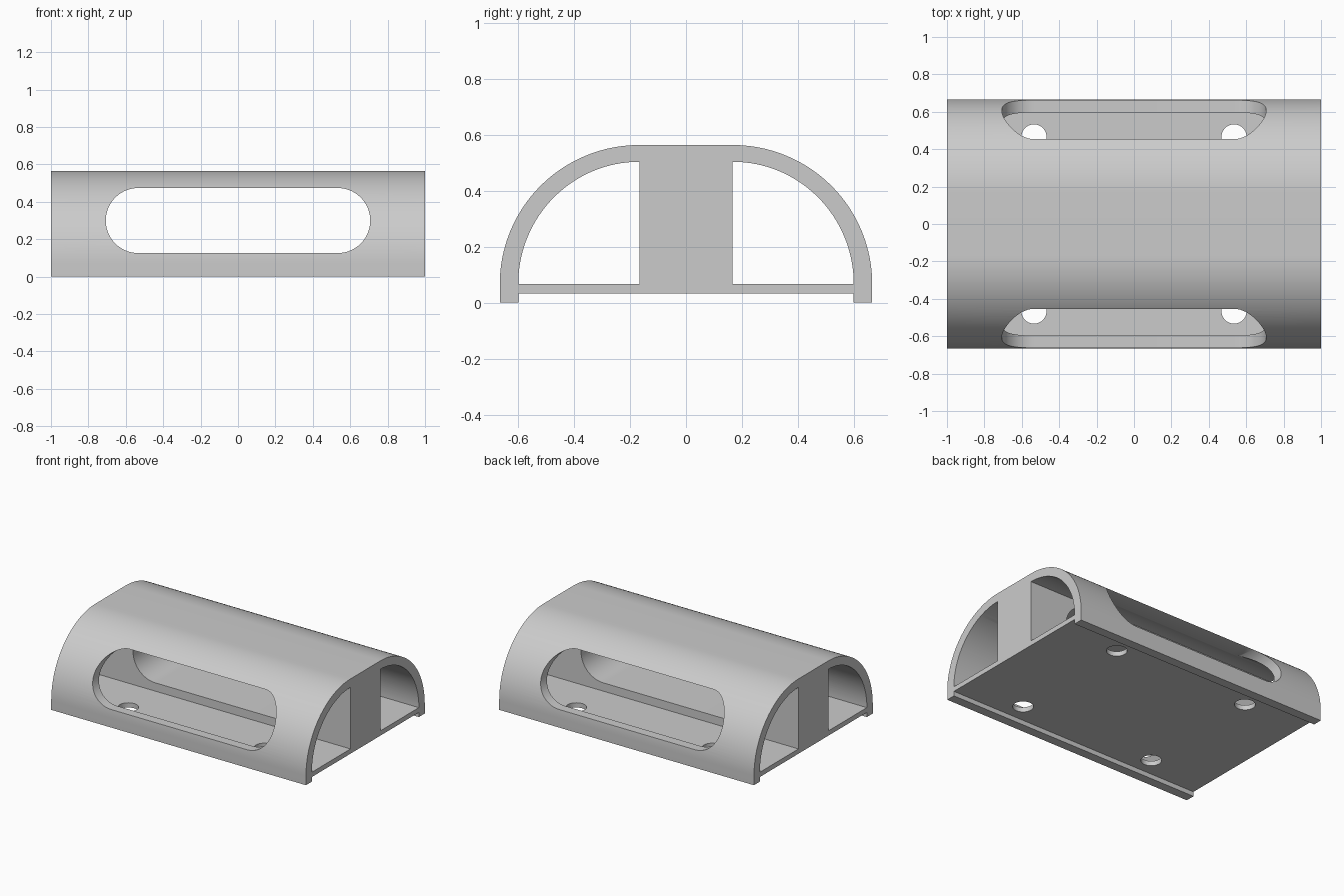
import bpy, bmesh
from math import sin, cos, pi, radians
from mathutils import Vector

if "Cube" in bpy.data.objects:
    bpy.data.objects.remove(bpy.data.objects["Cube"])


def arc(cx, cy, rx, ry, a0, a1, n):
    """Points on an elliptical arc, angles in degrees."""
    return [(cx + rx * cos(radians(a0 + (a1 - a0) * i / n)),
             cy + ry * sin(radians(a0 + (a1 - a0) * i / n))) for i in range(n + 1)]


def prism(name, points, place, push):
    """Extrude a 2D outline; place maps a 2D point to 3D, push is the extrusion."""
    bm = bmesh.new()
    face = bm.faces.new([bm.verts.new(place(a, b)) for a, b in points])
    out = bmesh.ops.extrude_face_region(bm, geom=[face])
    bmesh.ops.translate(bm, vec=Vector(push),
                        verts=[v for v in out["geom"] if isinstance(v, bmesh.types.BMVert)])
    bmesh.ops.recalc_face_normals(bm, faces=bm.faces)
    mesh = bpy.data.meshes.new(name)
    bm.to_mesh(mesh)
    bm.free()
    obj = bpy.data.objects.new(name, mesh)
    bpy.context.collection.objects.link(obj)
    return obj


# Arched shell: outer profile with the shallow recess underneath
right = [(0.6, 0.033), (0.6, 0), (0.666, 0)] + arc(0.167, 0.067, 0.499, 0.497, 0, 90, 40)
profile = right + [(-y, z) for y, z in reversed(right)]
shell = prism("arched_housing", profile, lambda y, z: (-1, y, z), (2, 0, 0))

cutters = []
# Two quarter-round bays running the full length, leaving the central web
for s in (-1, 1):
    bay = [(0.167, 0.067)] + arc(0.167, 0.067, 0.433, 0.437, 0, 90, 40)
    cutters.append(prism("bay_cutter", [(s * y, z) for y, z in bay],
                         lambda y, z: (-1.1, y, z), (2.2, 0, 0)))

# Long rounded slot through both sides and the web
slot = arc(0.533, 0.3, 0.174, 0.174, -90, 90, 32) + arc(-0.533, 0.3, 0.174, 0.174, 90, 270, 32)
cutters.append(prism("slot_cutter", slot, lambda x, z: (x, -1, z), (0, 2, 0)))

# Four screw holes through the floor plate
for sx in (-1, 1):
    for sy in (-1, 1):
        ring = arc(sx * 0.535, sy * 0.466, 0.067, 0.067, 0, 360, 40)[:-1]
        cutters.append(prism("hole_cutter", ring, lambda x, y: (x, y, -0.05), (0, 0, 0.15)))

bpy.context.view_layer.objects.active = shell
shell.select_set(True)
for c in cutters:
    c.hide_render = True
    mod = shell.modifiers.new("cut", 'BOOLEAN')
    mod.operation, mod.solver, mod.object = 'DIFFERENCE', 'EXACT', c
    bpy.ops.object.modifier_apply(modifier=mod.name)
for c in cutters:
    bpy.data.objects.remove(c)

# Single grey material
grey = bpy.data.materials.new("light_grey")
grey.diffuse_color = (0.6, 0.6, 0.6, 1)
grey.use_nodes = True
grey.node_tree.nodes["Principled BSDF"].inputs["Base Color"].default_value = grey.diffuse_color
shell.data.materials.clear()
shell.data.materials.append(grey)
bpy.ops.object.select_all(action='DESELECT')
shell.select_set(True)
bpy.ops.object.shade_smooth_by_angle(angle=radians(30))
